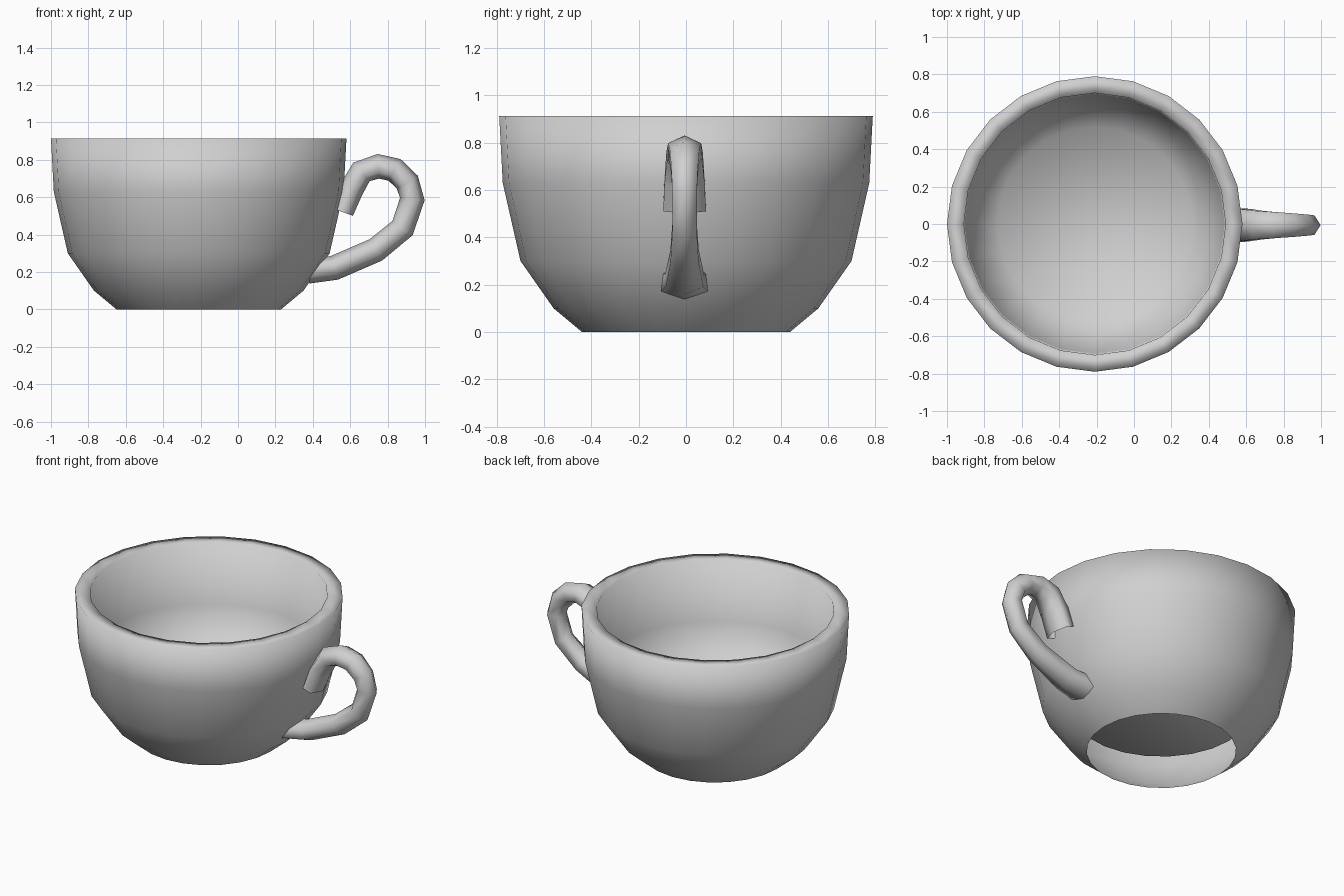
import bpy
import bmesh
from math import cos, sin, pi
from mathutils import Vector

old = bpy.data.objects.get("Cube")
if old:
    bpy.data.objects.remove(old, do_unlink=True)

CENTRE_X = -0.21
CUP_SIDES = 24
HANDLE_SIDES = 6

# Single pale grey glaze
glaze = bpy.data.materials.new("pale_grey")
glaze.use_nodes = True
colour = (0.63, 0.63, 0.63, 1)
glaze.diffuse_color = colour
glaze.node_tree.nodes["Principled BSDF"].inputs["Base Color"].default_value = colour


def skin_rings(name, rings, cap_end):
    """Join a list of equal rings of points into one smooth object."""
    bm = bmesh.new()
    loops = [[bm.verts.new(p) for p in ring] for ring in rings]
    for a, b in zip(loops, loops[1:]):
        n = len(a)
        for i in range(n):
            j = (i + 1) % n
            bm.faces.new((a[i], a[j], b[j], b[i]))
    if cap_end:
        bm.faces.new(loops[-1])
    for face in bm.faces:
        face.smooth = True
    mesh = bpy.data.meshes.new(name)
    bm.to_mesh(mesh)
    bm.free()
    mesh.materials.append(glaze)
    obj = bpy.data.objects.new(name, mesh)
    bpy.context.collection.objects.link(obj)


# Cup: outer wall from the open foot up, over the rim, down to the inner floor
profile = [(0.44, 0), (0.56, 0.1), (0.70, 0.3), (0.775, 0.63), (0.79, 0.914),
           (0.70, 0.914), (0.692, 0.52), (0.52, 0.26)]
cup_rings = []
for radius, z in profile:
    angles = [2 * pi * i / CUP_SIDES for i in range(CUP_SIDES)]
    cup_rings.append([(CENTRE_X + radius * cos(a), radius * sin(a), z) for a in angles])
skin_rings("cup_bowl", cup_rings, cap_end=True)

# Handle: open six-sided tube, (x, z, half width) along its path, flared at the ends
path = [(0.56, 0.52, 0.09), (0.602, 0.635, 0.085), (0.66, 0.735, 0.077),
        (0.75, 0.765, 0.07), (0.837, 0.746, 0.063), (0.905, 0.68, 0.056),
        (0.932, 0.59, 0.052), (0.88, 0.435, 0.052), (0.737, 0.318, 0.06),
        (0.515, 0.222, 0.08), (0.375, 0.204, 0.1)]
points = [Vector((x, -0.006, z)) for x, z, w in path]
handle_rings = []
for k, (x, z, width) in enumerate(path):
    tangent = (points[min(k + 1, len(points) - 1)] - points[max(k - 1, 0)]).normalized()
    normal = Vector((-tangent.z, 0, tangent.x))
    side = Vector((0, width / sin(pi / 3), 0))
    depth = 0.058 if k == 0 else 0.066
    ring = []
    for i in range(HANDLE_SIDES):
        a = 2 * pi * i / HANDLE_SIDES
        ring.append(points[k] + normal * depth * cos(a) - side * sin(a))
    handle_rings.append(ring)
skin_rings("handle", handle_rings, cap_end=False)
